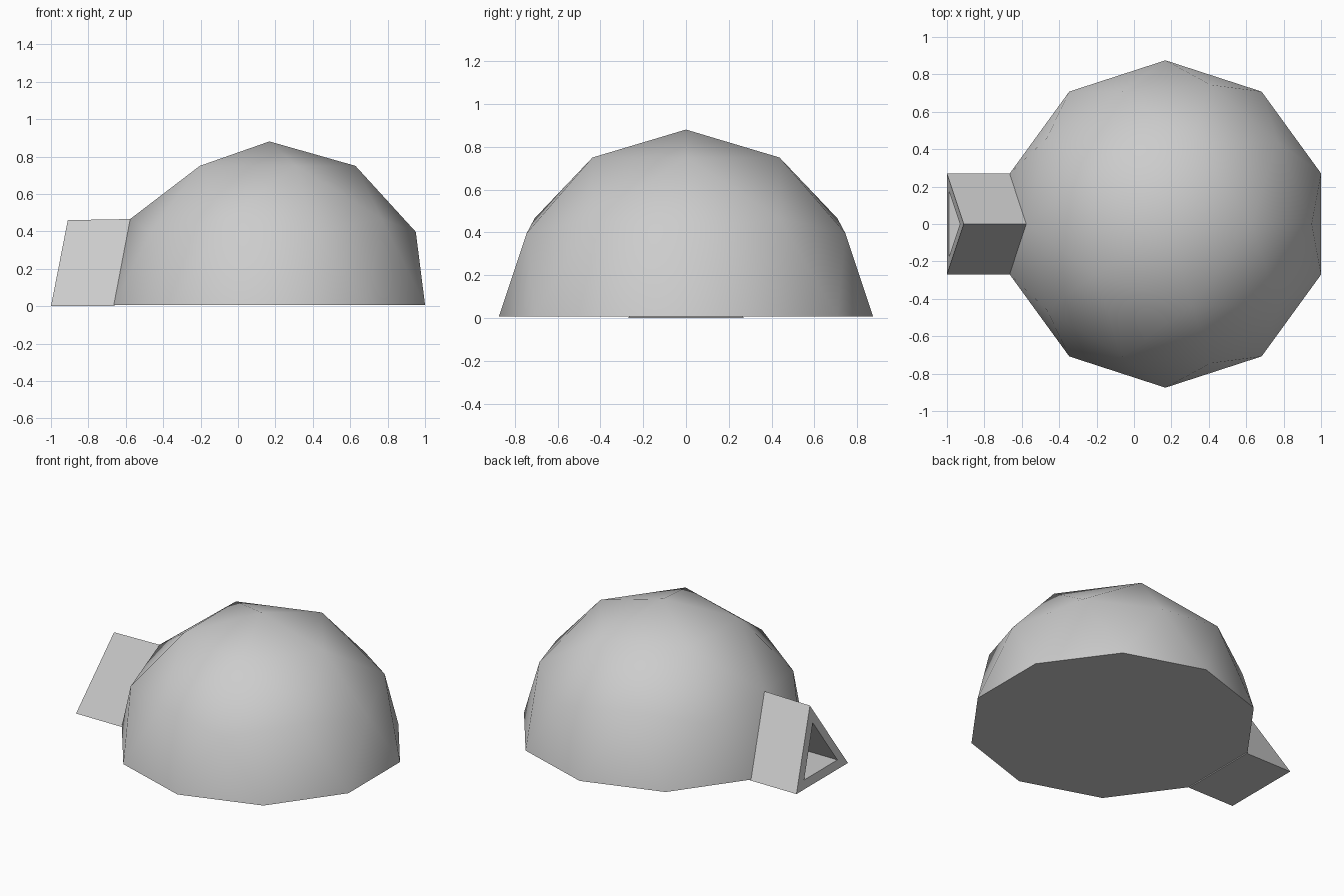
import bpy
import bmesh
from mathutils import Vector

cube = bpy.data.objects.get("Cube")
if cube:
    bpy.data.objects.remove(cube, do_unlink=True)

RADIUS = 0.875      # dome radius
CENTRE_X = 0.168    # dome axis
BASE_Z = 0.006      # dome floor height

# Single plain grey
grey = bpy.data.materials.new("light_grey")
grey.use_nodes = True
colour = (0.604, 0.604, 0.604, 1.0)
grey.diffuse_color = colour
grey.node_tree.nodes["Principled BSDF"].inputs["Base Color"].default_value = colour


def make_object(name, bm, smooth):
    bmesh.ops.recalc_face_normals(bm, faces=bm.faces)
    mesh = bpy.data.meshes.new(name)
    bm.to_mesh(mesh)
    bm.free()
    mesh.materials.append(grey)
    obj = bpy.data.objects.new(name, mesh)
    bpy.context.collection.objects.link(obj)
    if smooth:
        bpy.ops.object.select_all(action='DESELECT')
        obj.select_set(True)
        bpy.context.view_layer.objects.active = obj
        bpy.ops.object.shade_smooth_by_angle(angle=0.7)
    return obj


# Dome: upper half of a geodesic sphere with a closed floor
bm = bmesh.new()
bmesh.ops.create_icosphere(bm, subdivisions=2, radius=RADIUS)
lower = [v for v in bm.verts if v.co.z < -0.01]
bmesh.ops.delete(bm, geom=lower, context='VERTS')
rim = [e for e in bm.edges if e.is_boundary]
bmesh.ops.contextual_create(bm, geom=rim)
bmesh.ops.translate(bm, verts=bm.verts, vec=(CENTRE_X, 0, BASE_Z))
make_object("dome", bm, True)

# Entrance: triangular prism leaning against one face of the dome
bm = bmesh.new()
outer = [bm.verts.new(p) for p in ((-1, 0.27, 0), (-1, -0.27, 0), (-0.91, 0, 0.46))]
inner = [bm.verts.new(p) for p in ((-0.66, 0.27, 0), (-0.66, -0.27, 0), (-0.575, 0, 0.466))]
front = bm.faces.new(outer)
bm.faces.new(inner[::-1])
for i in range(3):
    j = (i + 1) % 3
    bm.faces.new((outer[j], outer[i], inner[i], inner[j]))
bmesh.ops.recalc_face_normals(bm, faces=bm.faces)

# Doorway: inset the outer end and push it in as a tunnel
bmesh.ops.inset_region(bm, faces=[front], thickness=0.055, use_even_offset=True)
tunnel_end = bmesh.ops.extrude_discrete_faces(bm, faces=[front])["faces"][0]
bmesh.ops.translate(bm, verts=tunnel_end.verts, vec=Vector((0.3, 0, 0)))
make_object("entrance", bm, False)
